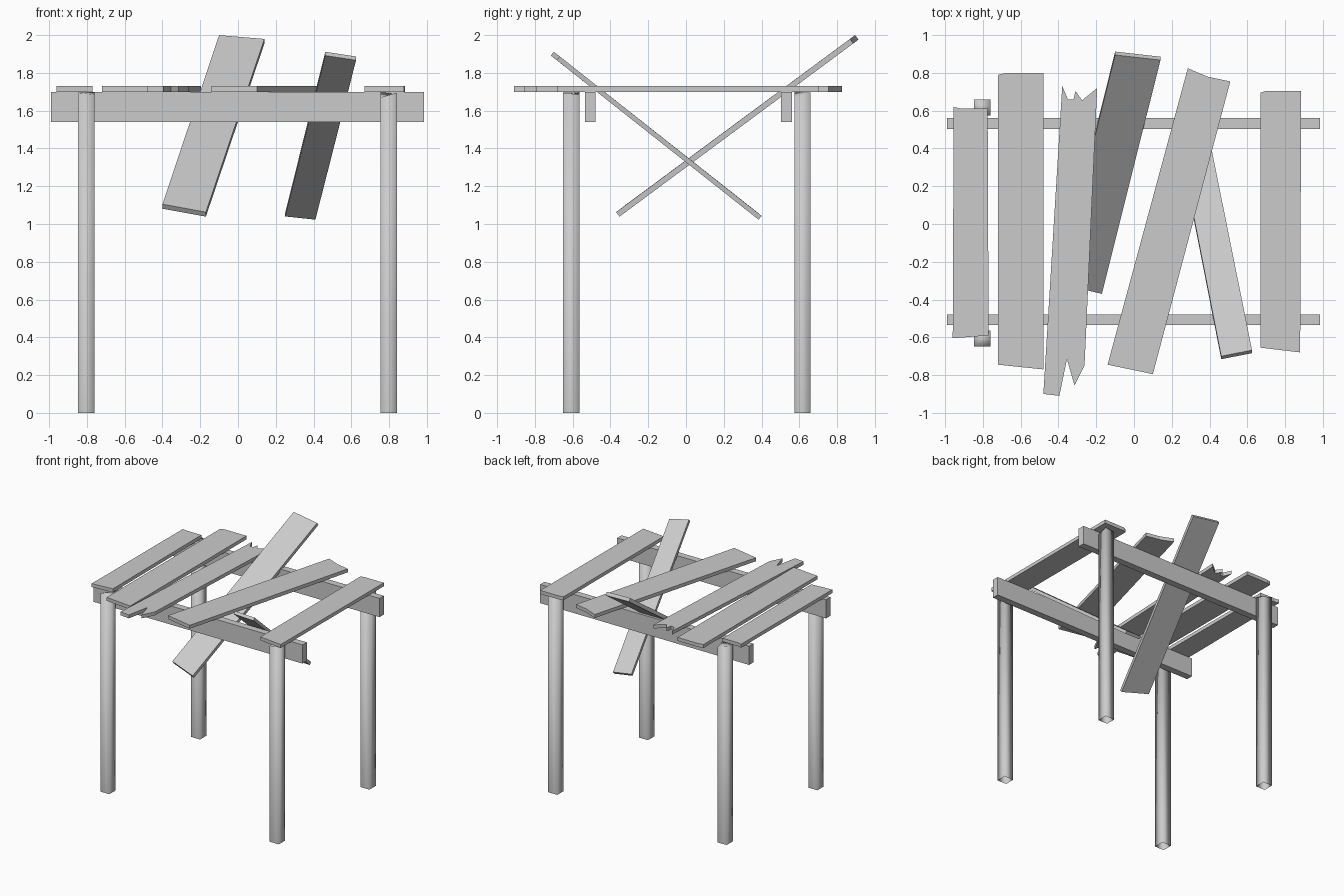
import bpy, bmesh
from mathutils import Vector

if "Cube" in bpy.data.objects:
    bpy.data.objects.remove(bpy.data.objects["Cube"], do_unlink=True)

# One weathered grey for all parts
grey = bpy.data.materials.new("weathered_grey")
grey.use_nodes = True
grey.diffuse_color = (0.6, 0.6, 0.6, 1)
grey.node_tree.nodes["Principled BSDF"].inputs["Base Color"].default_value = (0.6, 0.6, 0.6, 1)


def prism(name, outline, offset, smooth=False, open_base=False):
    """Sweep a closed 3D outline by an offset vector; the outline may be any flat polygon."""
    bm = bmesh.new()
    top = [bm.verts.new(p) for p in outline]
    low = [bm.verts.new(p) for p in offset(outline)]
    bm.faces.new(top)
    if not open_base:
        bm.faces.new(low[::-1])
    for i in range(len(top)):
        j = (i + 1) % len(top)
        bm.faces.new((top[i], low[i], low[j], top[j]))
    bmesh.ops.recalc_face_normals(bm, faces=bm.faces)
    mesh = bpy.data.meshes.new(name)
    bm.to_mesh(mesh)
    bm.free()
    mesh.materials.append(grey)
    for p in mesh.polygons:
        p.use_smooth = smooth
    obj = bpy.data.objects.new(name, mesh)
    bpy.context.collection.objects.link(obj)
    return obj


def shift(vector):
    return lambda pts: [Vector(p) + Vector(vector) for p in pts]


def flat_plank(name, outline):
    prism(name, [(x, y, 1.73) for x, y in outline], shift((0, 0, -0.03)))


# Posts: square, softly shaded, with a crooked top turned a quarter per corner
cut = [1.67, 1.695, 1.685, 1.70]
corners = [(-1, -1), (1, -1), (1, 1), (-1, 1)]
posts = [("front_left_post", 0.798, -0.607), ("back_left_post", 0.798, 0.617),
         ("back_right_post", -0.804, 0.617), ("front_right_post", -0.804, -0.607)]
for turn, (name, cx, cy) in enumerate(posts):
    ring = [(cx + 0.043 * sx, cy + 0.043 * sy, cut[(i - turn) % 4])
            for i, (sx, sy) in enumerate(corners)]
    prism(name, ring, lambda pts: [(x, y, 0) for x, y, z in pts], smooth=True, open_base=True)

# Long beams carrying the deck
for name, y in (("front_beam", -0.507), ("back_beam", 0.533)):
    prism(name, [(-0.99 if sx < 0 else 0.985, y + 0.029 * sy, 1.70) for sx, sy in corners],
          shift((0, 0, -0.16)))

# Deck planks with rough cut ends
flat_plank("right_end_plank", [(-0.955, 0.62), (-0.92, 0.612), (-0.775, 0.612),
                               (-0.77, -0.59), (-0.96, -0.605)])
flat_plank("wide_plank", [(-0.72, 0.79), (-0.68, 0.8), (-0.48, 0.8),
                          (-0.48, -0.77), (-0.72, -0.745)])
flat_plank("splintered_plank", [(-0.38, 0.73), (-0.35, 0.66), (-0.32, 0.66), (-0.31, 0.705),
                                (-0.275, 0.655), (-0.195, 0.72), (-0.262, -0.75),
                                (-0.315, -0.855), (-0.355, -0.715), (-0.395, -0.91),
                                (-0.48, -0.9)])
flat_plank("skewed_plank", [(0.285, 0.825), (0.39, 0.78), (0.51, 0.755),
                            (0.10, -0.795), (-0.14, -0.745)])
flat_plank("left_end_plank", [(0.67, 0.695), (0.70, 0.705), (0.885, 0.705),
                              (0.88, -0.68), (0.67, -0.655)])

# Fallen planks leaning through the gaps
prism("fallen_back_plank", [(-0.10, 0.895, 2.0), (0.14, 0.868, 1.98),
                            (-0.17, -0.37, 1.063), (-0.40, -0.315, 1.105)],
      shift((0, 0.018, -0.024)))
prism("fallen_front_plank", [(0.462, -0.70, 1.912), (0.625, -0.668, 1.887),
                             (0.41, 0.40, 1.043), (0.25, 0.38, 1.06)],
      shift((0, -0.016, -0.02)))
